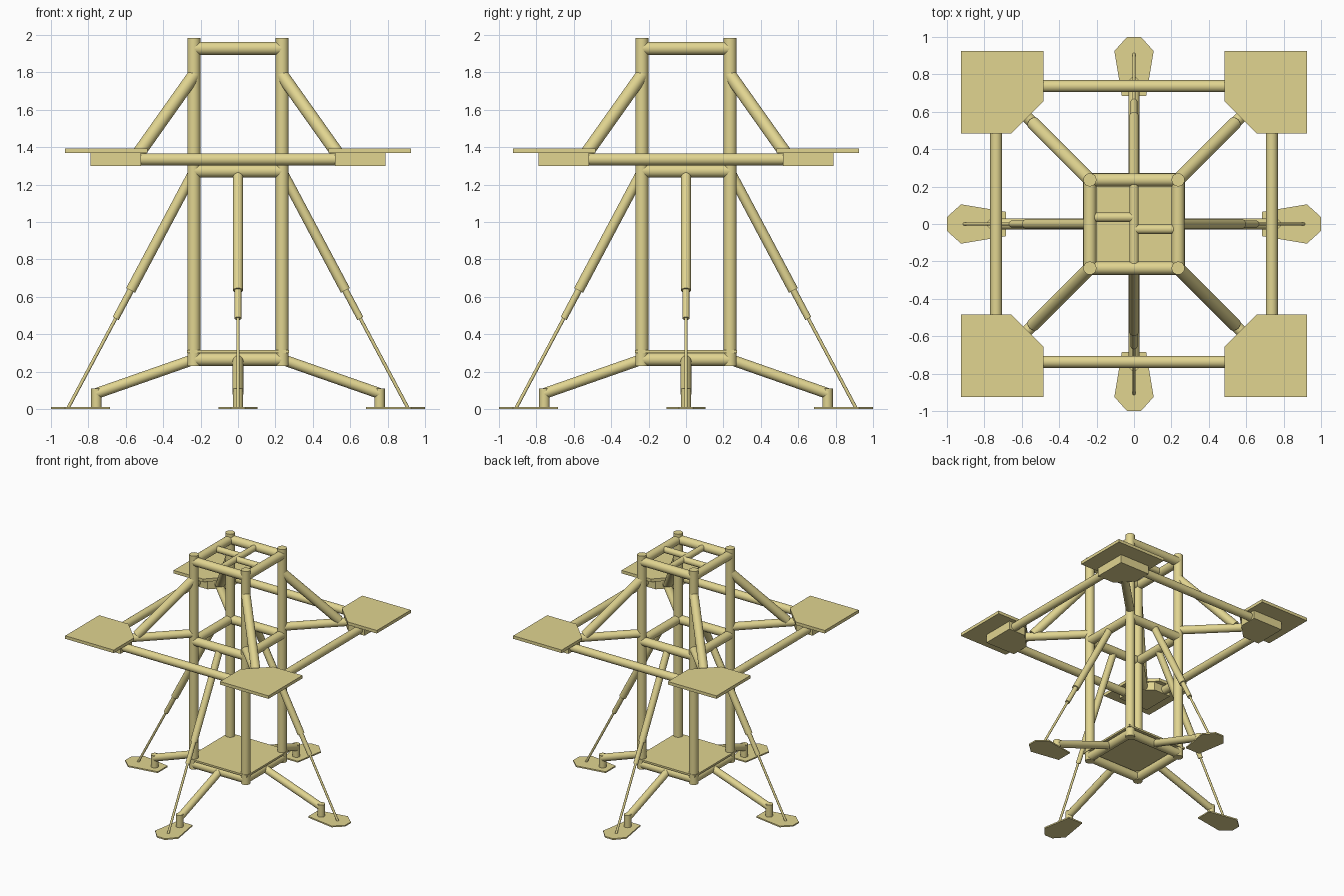
import bpy, bmesh, math
from mathutils import Vector, Matrix

if "Cube" in bpy.data.objects:
    bpy.data.objects.remove(bpy.data.objects["Cube"])

mat = bpy.data.materials.new("yellow_paint")
mat.diffuse_color = (0.75, 0.66, 0.28, 1)
mat.use_nodes = True
mat.node_tree.nodes["Principled BSDF"].inputs["Base Color"].default_value = mat.diffuse_color


def finish(name, bm, smooth=False):
    me = bpy.data.meshes.new(name)
    bmesh.ops.recalc_face_normals(bm, faces=bm.faces)
    bm.to_mesh(me)
    bm.free()
    me.materials.append(mat)
    ob = bpy.data.objects.new(name, me)
    bpy.context.collection.objects.link(ob)
    if smooth:
        bpy.ops.object.select_all(action='DESELECT')
        ob.select_set(True)
        bpy.context.view_layer.objects.active = ob
        bpy.ops.object.shade_smooth_by_angle(angle=math.radians(35))
    return ob


def tube(name, a, b, r, rot=0):
    """Round bar from a to b, turned by rot quarter turns about z."""
    a, b = Vector(a), Vector(b)
    d = b - a
    bm = bmesh.new()
    bmesh.ops.create_cone(bm, cap_ends=True, segments=24, radius1=r, radius2=r, depth=d.length)
    m = Matrix.Translation((a + b) / 2) @ d.to_track_quat('Z', 'Y').to_matrix().to_4x4()
    bm.transform(Matrix.Rotation(rot * math.pi / 2, 4, 'Z') @ m)
    return finish(name, bm, True)


def slab(name, pts, z0, z1, rot=0):
    """Flat outline extruded from z0 to z1."""
    bm = bmesh.new()
    f = bm.faces.new([bm.verts.new((x, y, z0)) for x, y in pts])
    ext = bmesh.ops.extrude_face_region(bm, geom=[f])
    vs = [v for v in ext['geom'] if isinstance(v, bmesh.types.BMVert)]
    bmesh.ops.translate(bm, verts=vs, vec=(0, 0, z1 - z0))
    bm.transform(Matrix.Rotation(rot * math.pi / 2, 4, 'Z'))
    return finish(name, bm)


def clipped_square(lo, hi, c):
    return [(lo + c, lo), (hi, lo), (hi, hi), (lo, hi), (lo, lo + c)]


C = 0.236      # column offset
P = 0.737      # outer ring offset
R = 0.035
foot = [(0.685, -0.065), (0.925, -0.105), (1.0, -0.037),
        (1.0, 0.037), (0.925, 0.105), (0.685, 0.065)]

for i in range(4):
    # tower column and its cross bars
    tube(f"column_{i}", (C, C, 0.23), (C, C, 1.984), R, i)
    for lvl, z in (("lower", 0.265), ("middle", 1.273), ("top", 1.928)):
        tube(f"{lvl}_cross_bar_{i}", (C, -C, z), (C, C, z), R, i)

    # corner platform with its supports
    slab(f"corner_platform_{i}", clipped_square(0.483, 0.924, 0.175), 1.368, 1.393, i)
    slab(f"platform_block_{i}", clipped_square(0.518, 0.788, 0.12), 1.3, 1.37, i)
    tube(f"ring_bar_{i}", (P, -0.62, 1.335), (P, 0.62, 1.335), 0.032, i)
    tube(f"platform_arm_{i}", (C, C, 1.335), (0.62, 0.62, 1.335), 0.032, i)
    tube(f"platform_brace_{i}", (C, C, 1.784), (0.54, 0.54, 1.355), R, i)

    # telescopic stay running down to the foot
    top, end = Vector((C, 0, 1.27)), Vector((0.908, 0, 0.006))
    mid1, mid2 = top.lerp(end, 0.503), top.lerp(end, 0.622)
    tube(f"stay_sleeve_{i}", top, mid1, 0.027, i)
    tube(f"stay_piston_{i}", mid1.lerp(top, 0.05), mid2, 0.018, i)
    tube(f"stay_rod_{i}", mid2.lerp(top, 0.05), end, 0.009, i)

    # splayed leg, post and foot pad
    tube(f"leg_{i}", (C, 0, 0.265), (0.757, 0, 0.083), 0.029, i)
    tube(f"foot_post_{i}", (0.757, 0, 0.005), (0.757, 0, 0.11), 0.028, i)
    slab(f"foot_pad_{i}", foot, 0, 0.011, i)

# floor plate
F = 0.272
slab("floor_plate", [(-F, -F), (F, -F), (F, F), (-F, F)], 0.3, 0.315)

# bars inside the top frame
tube("top_centre_bar", (0, -C, 1.928), (0, C, 1.928), 0.025)
tube("top_left_bar", (-C, 0.036, 1.928), (0, 0.036, 1.928), 0.025)
tube("top_right_bar", (0, -0.028, 1.928), (C, -0.028, 1.928), 0.025)
